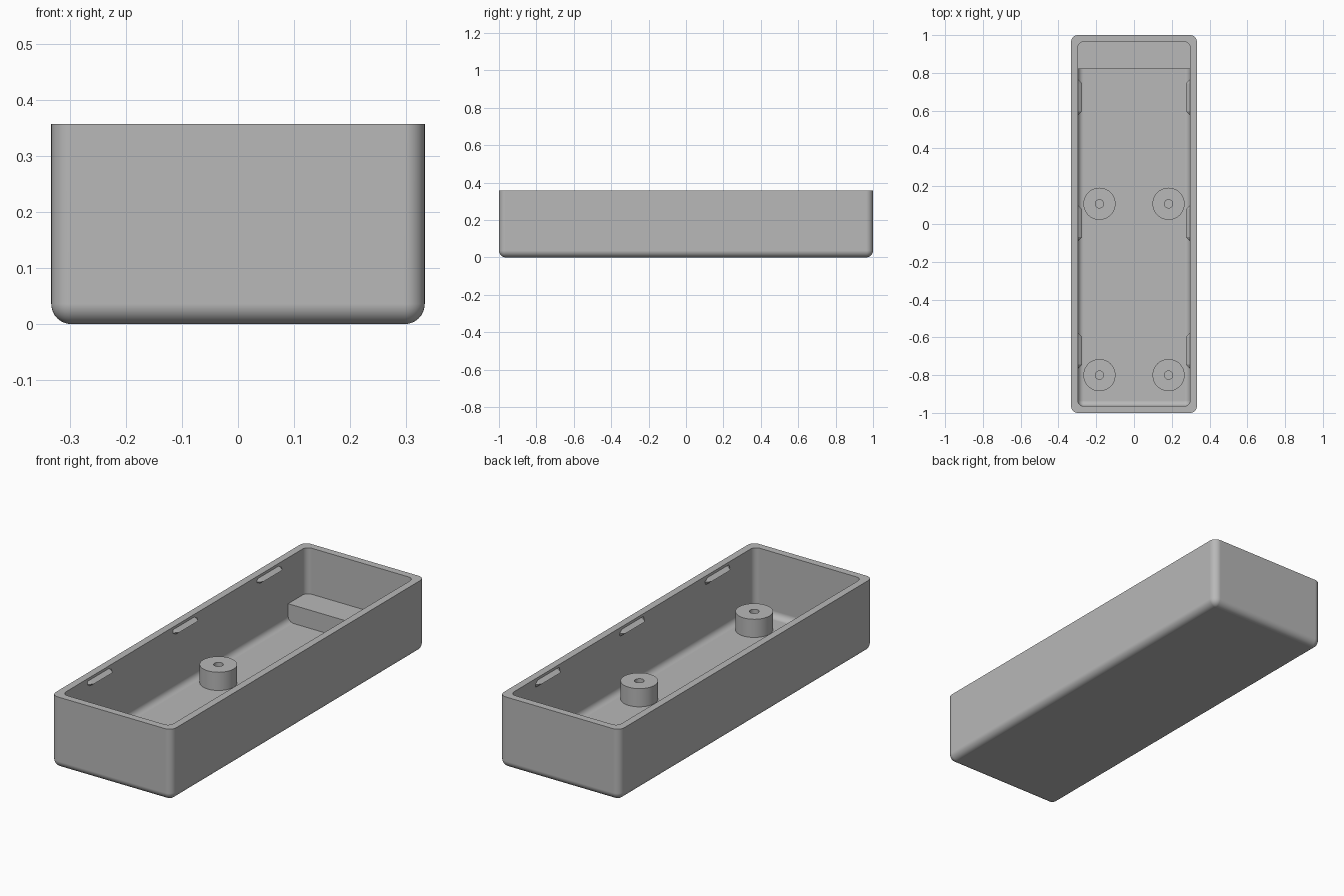
import bpy
import bmesh
from math import pi, sin, cos, radians

cube = bpy.data.objects.get("Cube")
if cube:
    bpy.data.objects.remove(cube, do_unlink=True)

# One grey plastic for everything
grey = bpy.data.materials.new("grey plastic")
grey.use_nodes = True
colour = (0.48, 0.48, 0.48, 1)
grey.diffuse_color = colour
grey.node_tree.nodes["Principled BSDF"].inputs["Base Color"].default_value = colour

HX, HY, HEIGHT = 0.333, 1.0, 0.357   # outer half width, half length, height
WALL, R_OUT, R_IN = 0.036, 0.036, 0.03
FLOOR, POST_TOP = 0.036, 0.127
STEPS = 8


def finish(bm, name, smooth=True):
    bmesh.ops.recalc_face_normals(bm, faces=bm.faces)
    mesh = bpy.data.meshes.new(name)
    bm.to_mesh(mesh)
    bm.free()
    obj = bpy.data.objects.new(name, mesh)
    bpy.context.collection.objects.link(obj)
    mesh.materials.append(grey)
    if smooth:
        bpy.ops.object.select_all(action="DESELECT")
        obj.select_set(True)
        bpy.context.view_layer.objects.active = obj
        bpy.ops.object.shade_smooth_by_angle(angle=radians(35))
        mod = obj.modifiers.new("even shading", "WEIGHTED_NORMAL")
        mod.keep_sharp = True
    return obj


def loft(rings, name, cap_start=True, cap_end=True, smooth=True):
    """Skin a list of closed rings that have equal point counts."""
    bm = bmesh.new()
    loops = [[bm.verts.new(p) for p in ring] for ring in rings]
    for a, b in zip(loops, loops[1:]):
        for i in range(len(a)):
            j = (i + 1) % len(a)
            bm.faces.new((a[i], a[j], b[j], b[i]))
    if cap_start:
        bm.faces.new(loops[0])
    if cap_end:
        bm.faces.new(loops[-1])
    return finish(bm, name, smooth)


def rounded_rect(hx, hy, r, z):
    pts = []
    for k, (sx, sy) in enumerate([(1, 1), (-1, 1), (-1, -1), (1, -1)]):
        for i in range(STEPS + 1):
            a = (k + i / STEPS) * pi / 2
            pts.append((sx * (hx - r) + r * cos(a), sy * (hy - r) + r * sin(a), z))
    return pts


def bowl(hx, hy, r, z0, top):
    """Rings of a rounded bottom edge, from the flat bottom up to the top."""
    rings = []
    for i in range(STEPS + 1):
        a = i / STEPS * pi / 2
        inset = min(r * (1 - sin(a)), r - 0.0005)
        rings.append(rounded_rect(hx - inset, hy - inset, r - inset, z0 + r * (1 - cos(a))))
    rings.append(rounded_rect(hx, hy, r, top))
    return rings


# Open tray: outer skin, rim, then inner skin back down to the floor
outer = bowl(HX, HY, R_OUT, 0, HEIGHT)
inner = bowl(HX - WALL, HY - WALL, R_IN, FLOOR, HEIGHT)
loft(outer + inner[::-1], "tray_shell")


# Hollow screw posts
def circle(x, y, r, z, n=48):
    return [(x + r * cos(2 * pi * i / n), y + r * sin(2 * pi * i / n), z) for i in range(n)]


for side, sx in (("left", 1), ("right", -1)):
    for end, y in (("back", 0.107), ("front", -0.8)):
        x = 0.183 * sx
        loft([circle(x, y, 0.085, FLOOR - 0.004), circle(x, y, 0.085, POST_TOP),
              circle(x, y, 0.022, POST_TOP), circle(x, y, 0.022, FLOOR)],
             f"screw_post_{end}_{side}", cap_start=False, cap_end=False)

# Raised ledge across the back end, buried slightly in the walls
x, y0, y1 = HX - WALL + 0.008, 0.82, HY - WALL + 0.008
loft([[(-x, y0, z), (x, y0, z), (x, y1, z), (-x, y1, z)] for z in (0.02, POST_TOP)],
     "back_ledge", smooth=False)

# Snap ridges under the rim: triangular section with tapered ends
for side, sx in (("left", 1), ("right", -1)):
    for place, yc in (("back", 0.67), ("middle", 0.005), ("front", -0.67)):
        wall_x = HX - WALL + 0.003
        rings = []
        for dy, depth in ((-0.095, 0.004), (-0.075, 0.024), (0.075, 0.024), (0.095, 0.004)):
            rings.append([(sx * wall_x, yc + dy, 0.346),
                          (sx * (wall_x - depth), yc + dy, 0.329),
                          (sx * wall_x, yc + dy, 0.312)])
        loft(rings, f"snap_ridge_{place}_{side}", smooth=False)
